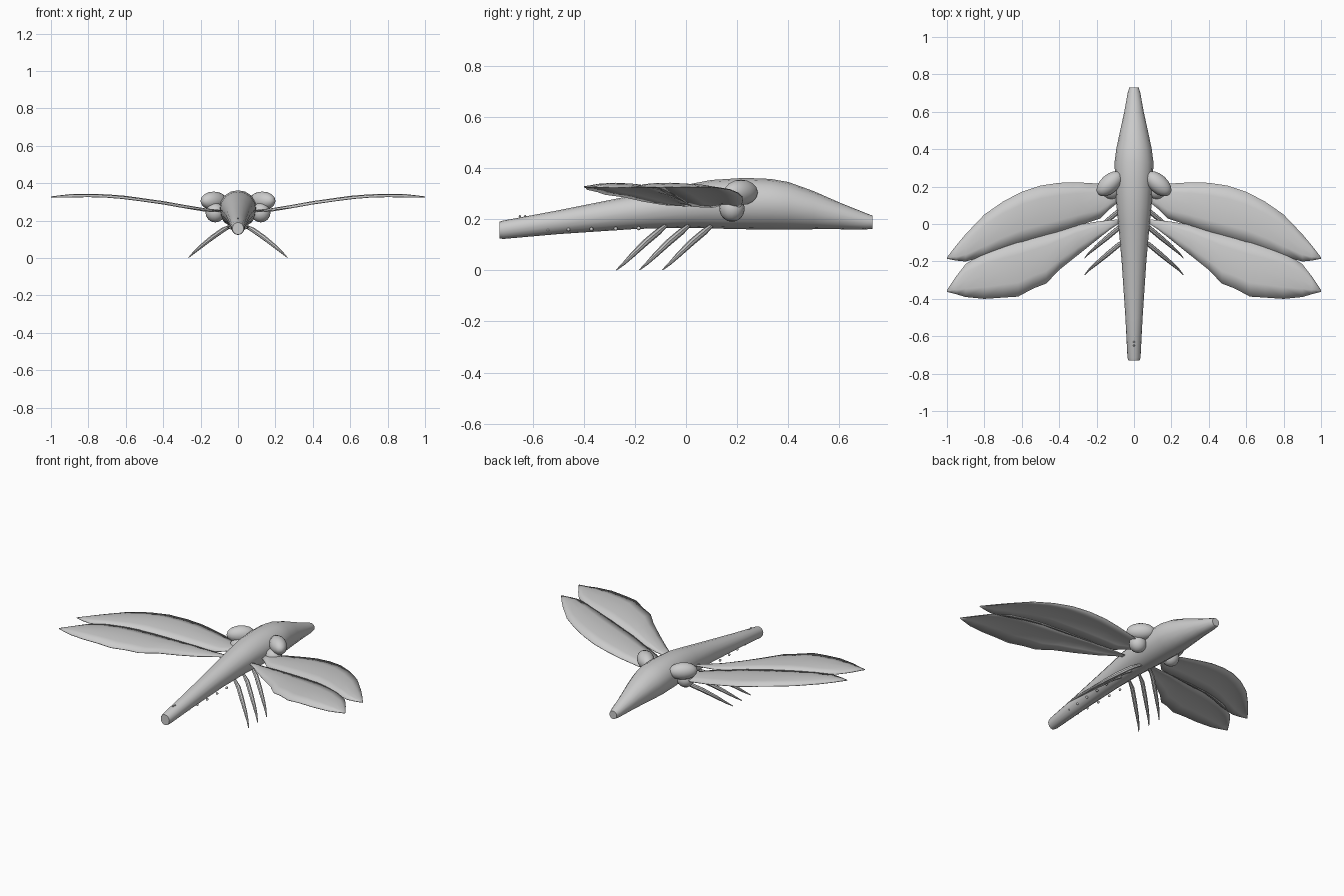
import bpy, bmesh, math
from mathutils import Vector

if "Cube" in bpy.data.objects:
    bpy.data.objects.remove(bpy.data.objects["Cube"])


def make(name, verts, faces, angle=40):
    mesh = bpy.data.meshes.new(name)
    mesh.from_pydata(verts, [], faces)
    bm = bmesh.new()
    bm.from_mesh(mesh)
    bmesh.ops.recalc_face_normals(bm, faces=bm.faces)
    bm.to_mesh(mesh)
    bm.free()
    ob = bpy.data.objects.new(name, mesh)
    bpy.context.collection.objects.link(ob)
    bpy.ops.object.select_all(action='DESELECT')
    ob.select_set(True)
    bpy.context.view_layer.objects.active = ob
    bpy.ops.object.shade_smooth_by_angle(angle=math.radians(angle))
    return ob


def loft(name, rings):
    n = len(rings[0])
    verts = [v for r in rings for v in r]
    faces = [(i * n + j, i * n + (j + 1) % n, (i + 1) * n + (j + 1) % n, (i + 1) * n + j)
             for i in range(len(rings) - 1) for j in range(n)]
    faces += [tuple(range(n)), tuple(range(len(verts) - n, len(verts)))]
    return make(name, verts, faces)


def ball(name, loc, radii, turn=0, seg=16):
    bpy.ops.mesh.primitive_uv_sphere_add(segments=seg, ring_count=seg // 2, radius=1,
                                         location=loc, rotation=(0, 0, turn))
    ob = bpy.context.object
    ob.name = name
    ob.scale = radii
    bpy.ops.object.shade_smooth()


# body: (y, half width, bottom z, top z)
stations = [(-.73, .03, .125, .19), (-.715, .035, .123, .195), (-.5, .046, .142, .235),
            (-.2, .066, .162, .295), (0, .084, .167, .335), (.1, .094, .164, .354),
            (.23, .101, .161, .362), (.33, .104, .16, .358), (.4, .095, .16, .346),
            (.5, .074, .161, .31), (.6, .052, .161, .266), (.7, .034, .16, .226),
            (.73, .025, .163, .214)]
rings = []
for y, w, b, t in stations:
    mid, low, high = b + (t - b) * .52, (t - b) * .52, (t - b) * .48
    rings.append([(w * math.cos(a), y, mid + math.sin(a) * (high if math.sin(a) > 0 else low))
                  for a in [k * math.tau / 16 for k in range(16)]])
loft("body", rings)


def wing_height(x):
    pts = [(.05, .25), (.2, .266), (.4, .302), (.6, .33), (.75, .342), (.9, .339), (1, .327)]
    for (x0, z0), (x1, z1) in zip(pts, pts[1:]):
        if x <= x1:
            return z0 + (z1 - z0) * (x - x0) / (x1 - x0)
    return pts[-1][1]


# wings: (x, leading y, trailing y)
front = [(.08, .16, .12), (.13, .195, .08), (.18, .215, .03), (.3, .222, -.01), (.4, .22, -.045),
         (.5, .205, -.075), (.6, .172, -.1), (.7, .12, -.135), (.8, .05, -.175),
         (.9, -.055, -.2), (.95, -.115, -.195), (1, -.18, -.185)]
hind = [(.07, .025, .01), (.13, .02, -.03), (.2, .012, -.085), (.3, -.005, -.165), (.4, -.035, -.245),
        (.47, -.05, -.318), (.54, -.07, -.345), (.62, -.09, -.388), (.7, -.115, -.393),
        (.8, -.15, -.4), (.9, -.215, -.39), (.95, -.28, -.375), (1, -.355, -.362)]

# legs: centre line and radius
leg_path = [(.03, 0, .175, .008), (.08, -.03, .15, .013), (.14, -.08, .108, .013),
            (.2, -.13, .06, .01), (.24, -.165, .025, .006), (.264, -.192, .002, .002)]

for side, s in (("left", -1), ("right", 1)):
    for label, rows in (("front", front), ("hind", hind)):
        verts = []
        for x, y0, y1 in rows:
            chord = min(1, abs(y1 - y0) / .15)
            for k in range(5):
                t = k / 4
                verts.append((s * x, y0 + (y1 - y0) * t,
                              wing_height(x) - .014 * chord * (2 * t - 1) ** 2))
        faces = [(i * 5 + k, i * 5 + k + 1, i * 5 + k + 6, i * 5 + k + 5)
                 for i in range(len(rows) - 1) for k in range(4)]
        ob = make(f"{label}_wing_{side}", verts, faces)
        m = ob.modifiers.new("thickness", 'SOLIDIFY')
        m.thickness = .004
        m.offset = 0

    # eyes: long cap over a round base
    ball(f"eye_cap_{side}", (s * .13, .215, .305), (.084, .05, .05), -s * math.radians(42))
    ball(f"eye_base_{side}", (s * .122, .18, .242), (.052, .05, .052))

    # three swept-back legs
    for n, y in enumerate((.1, .01, -.08)):
        tube = []
        for x, dy, z, r in leg_path:
            axis = Vector((.6, -.5, -.5)).normalized()
            u = axis.orthogonal().normalized()
            v = axis.cross(u)
            tube.append([Vector((s * (x + r * (u.x * math.cos(a) + v.x * math.sin(a))),
                                 y + dy + r * (u.y * math.cos(a) + v.y * math.sin(a)),
                                 max(0, z + r * (u.z * math.cos(a) + v.z * math.sin(a)))))
                         for a in [k * math.tau / 8 for k in range(8)]])
        loft(f"leg_{side}_{n + 1}", tube)

    # studs along the tail
    for n, (y, x, r) in enumerate(((-.64, .03, .004), (-.54, .034, .005), (-.46, .038, .007),
                                   (-.37, .043, .008), (-.275, .046, .008), (-.185, .05, .008))):
        ball(f"stud_{side}_{n + 1}", (s * x, y, .165 + .02 * (y + .185)), (r, r, r), 0, 8)

# bumps on top of the tail tip
for n, y in enumerate((-.65, -.63)):
    ball(f"tail_bump_{n + 1}", (0, y, .212), (.005, .005, .005), 0, 8)
